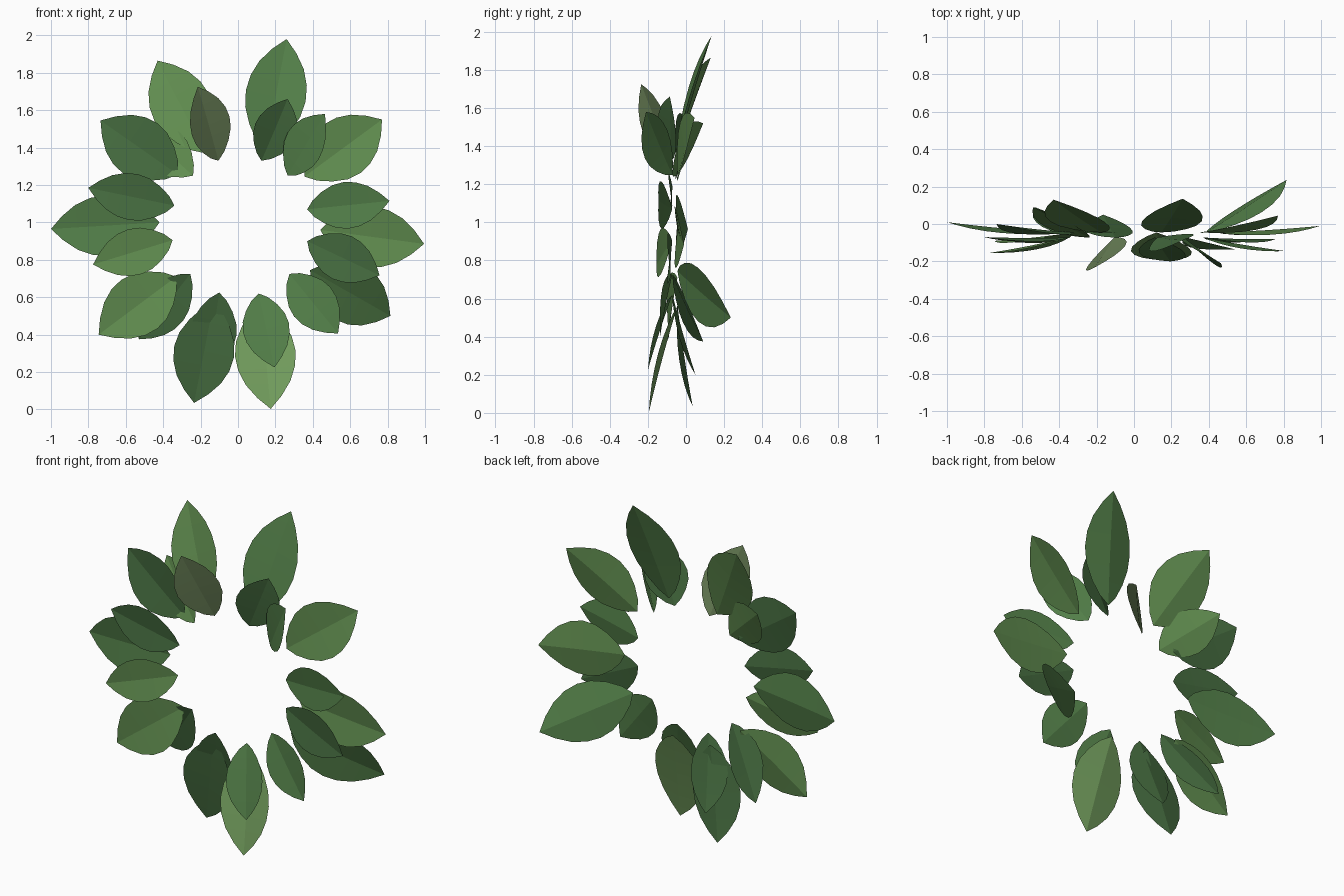
import bpy
from math import radians, sin, cos
from mathutils import Vector

# leaf colours
COLOURS = {
    "dark": (0.06, 0.15, 0.05, 1),
    "mid": (0.085, 0.21, 0.065, 1),
    "light": (0.12, 0.27, 0.08, 1),
    "pale": (0.17, 0.34, 0.11, 1),
    "olive": (0.15, 0.23, 0.10, 1),
}
MATS = {}
for key, col in COLOURS.items():
    MATS[key] = bpy.data.materials.new(key + "_green")
    MATS[key].diffuse_color = col

# leaf outline: position along midrib, relative half width
OUTLINE = [(0.08, 0.36), (0.2, 0.68), (0.34, 0.92), (0.48, 1.0),
           (0.62, 0.94), (0.76, 0.74), (0.89, 0.40)]


def leaf(name, base, tip, width, colour, roll=0):
    """Folded leaf from base to tip, edges cupped toward the front."""
    b, t = Vector(base), Vector(tip)
    axis = (t - b).normalized()
    front = Vector((0, -1, 0))
    n0 = (front - axis * front.dot(axis)).normalized()
    s0 = axis.cross(n0)
    r = radians(roll)
    normal = n0 * cos(r) + s0 * sin(r)
    side = axis.cross(normal)
    h = width / 2
    verts, faces = [b], []
    for s, w in OUTLINE:
        mid = b.lerp(t, s) + normal * (0.015 * width * 4 * s * (1 - s))
        cup = normal * (0.15 * h * w)
        verts += [mid - side * h * w + cup, mid, mid + side * h * w + cup]
    verts.append(t)
    last, n = len(verts) - 1, len(OUTLINE)
    faces += [(0, 2, 1), (0, 3, 2)]
    for i in range(n - 1):
        k = 1 + 3 * i
        faces += [(k, k + 1, k + 4, k + 3), (k + 1, k + 2, k + 5, k + 4)]
    k = 1 + 3 * (n - 1)
    faces += [(k, k + 1, last), (k + 1, k + 2, last)]
    me = bpy.data.meshes.new(name)
    me.from_pydata(verts, [], faces)
    me.materials.append(MATS[colour])
    bpy.context.collection.objects.link(bpy.data.objects.new(name, me))


# outer ring: base x, z; tip x, y, z; colour
LARGE = [
    (0.44, 0.96, 0.995, -0.01, 0.885, "light"),
    (0.355, 1.245, 0.77, 0.045, 1.55, "light"),
    (0.145, 1.38, 0.26, 0.135, 1.98, "mid"),
    (-0.175, 1.37, -0.43, 0.13, 1.865, "light"),
    (-0.32, 1.255, -0.735, 0.0, 1.545, "dark"),
    (-0.42, 1.0, -1.0, 0.01, 0.965, "mid"),
    (-0.33, 0.71, -0.745, -0.09, 0.40, "light"),
    (-0.13, 0.57, -0.235, 0.035, 0.035, "dark"),
    (0.12, 0.56, 0.175, -0.195, 0.003, "pale"),
    (0.385, 0.745, 0.815, 0.235, 0.50, "mid"),
]
for i, (bx, bz, tx, ty, tz, c) in enumerate(LARGE):
    leaf(f"outer_leaf_{i+1}", (bx, -0.045, bz), (tx, ty, tz), 0.325, c)

# inner ring of smaller leaves: as above plus roll in degrees
SMALL = [
    (0.37, 1.07, 0.81, -0.145, 1.115, "mid", 0),
    (0.265, 1.25, 0.465, -0.21, 1.58, "mid", -30),
    (0.125, 1.33, 0.265, -0.085, 1.66, "dark", 22),
    (-0.105, 1.33, -0.215, -0.235, 1.725, "olive", 28),
    (-0.24, 1.25, -0.54, 0.09, 1.52, "light", 0),
    (-0.34, 1.09, -0.80, -0.07, 1.185, "dark", 0),
    (-0.35, 0.905, -0.775, -0.155, 0.775, "light", 0),
    (-0.255, 0.725, -0.53, 0.09, 0.375, "dark", 0),
    (-0.10, 0.625, -0.165, 0.05, 0.20, "dark", 0),
    (0.11, 0.62, 0.195, -0.20, 0.225, "mid", 0),
    (0.275, 0.725, 0.535, -0.135, 0.406, "mid", 0),
    (0.37, 0.90, 0.757, -0.08, 0.717, "dark", 0),
]
for i, (bx, bz, tx, ty, tz, c, roll) in enumerate(SMALL):
    leaf(f"inner_leaf_{i+1}", (bx, -0.072, bz), (tx, ty, tz), 0.25, c, roll)
